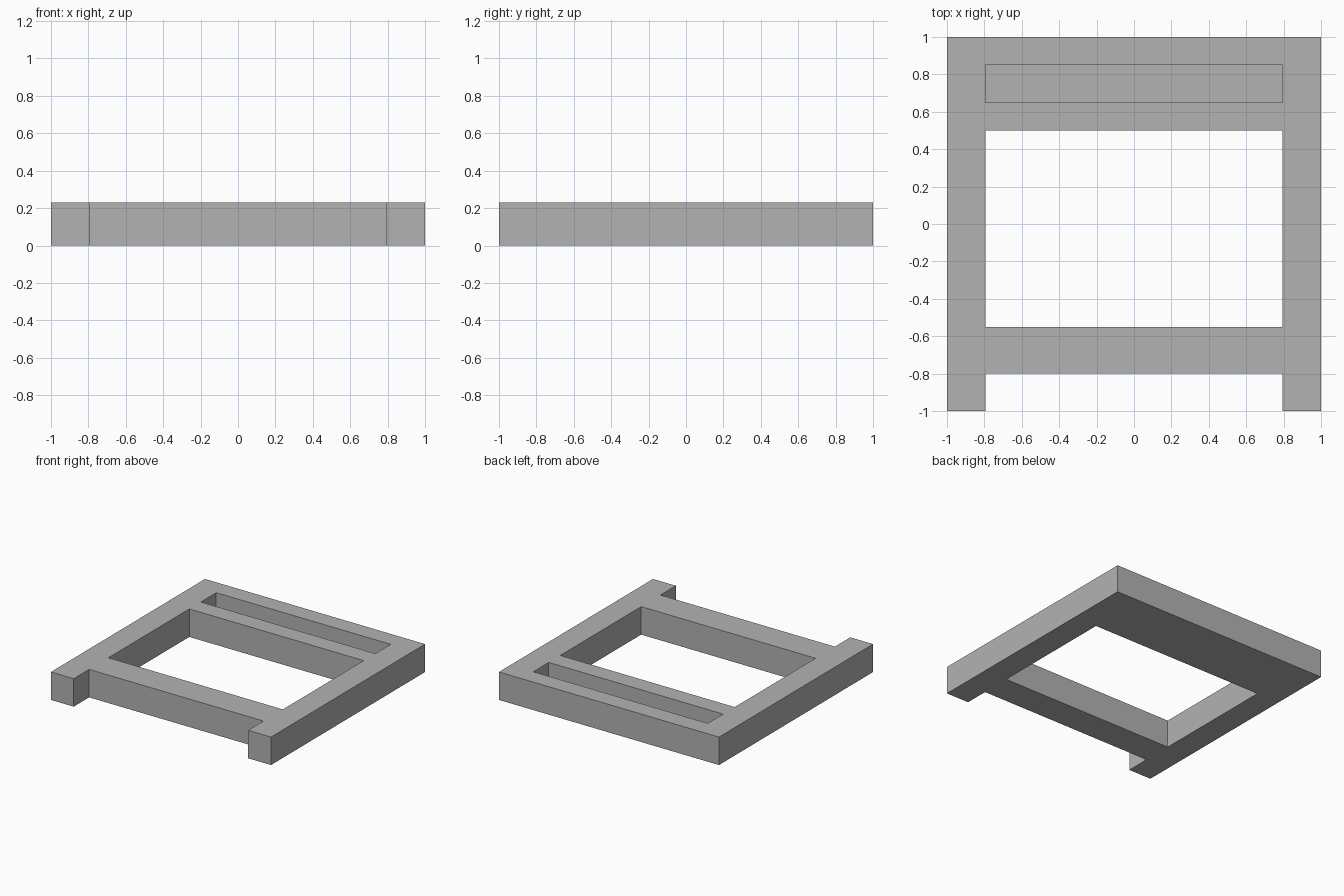
import bpy, bmesh

if "Cube" in bpy.data.objects:
    bpy.data.objects.remove(bpy.data.objects["Cube"])

# Single plain grey
grey = bpy.data.materials.new("plain grey")
grey.diffuse_color = (0.45, 0.45, 0.45, 1)
grey.use_nodes = True
grey.node_tree.nodes["Principled BSDF"].inputs["Base Color"].default_value = grey.diffuse_color

H = 0.23        # frame height
INNER = 0.793   # half width between the side rails
FLOOR = 0.05    # thickness under the slot

# Grid lines of the frame plan
xs = [-1, -INNER, INNER, 1]
ys = [-1, -0.80, -0.55, 0.50, 0.65, 0.85, 1]


def top_height(i, j):
    """Height of the solid in plan cell (i, j); 0 means open."""
    if not (0 <= i < 3 and 0 <= j < 6):
        return 0
    if i == 1:
        return {0: 0, 2: 0, 4: FLOOR}.get(j, H)  # front notch, window, slot
    return H                                     # side rails


bm = bmesh.new()


def quad(*pts):
    bm.faces.new([bm.verts.new(p) for p in pts])


for i in range(3):
    for j in range(6):
        h = top_height(i, j)
        if not h:
            continue
        x0, x1, y0, y1 = xs[i], xs[i + 1], ys[j], ys[j + 1]
        # Top and underside
        quad((x0, y0, h), (x1, y0, h), (x1, y1, h), (x0, y1, h))
        quad((x0, y1, 0), (x1, y1, 0), (x1, y0, 0), (x0, y0, 0))
        # Walls wherever the neighbouring cell is lower
        for di, dj, a, b in ((0, -1, (x0, y0), (x1, y0)), (1, 0, (x1, y0), (x1, y1)),
                             (0, 1, (x1, y1), (x0, y1)), (-1, 0, (x0, y1), (x0, y0))):
            n = top_height(i + di, j + dj)
            if n < h:
                quad((*a, n), (*b, n), (*b, h), (*a, h))

# Weld the cells and merge coplanar faces
bmesh.ops.remove_doubles(bm, verts=bm.verts, dist=1e-5)
bmesh.ops.dissolve_limit(bm, angle_limit=0.01, verts=bm.verts, edges=bm.edges)
bmesh.ops.triangulate(bm, faces=[f for f in bm.faces if len(f.verts) > 4])

mesh = bpy.data.meshes.new("slotted_frame")
bm.to_mesh(mesh)
bm.free()
mesh.materials.append(grey)
frame = bpy.data.objects.new("slotted_frame", mesh)
bpy.context.collection.objects.link(frame)
